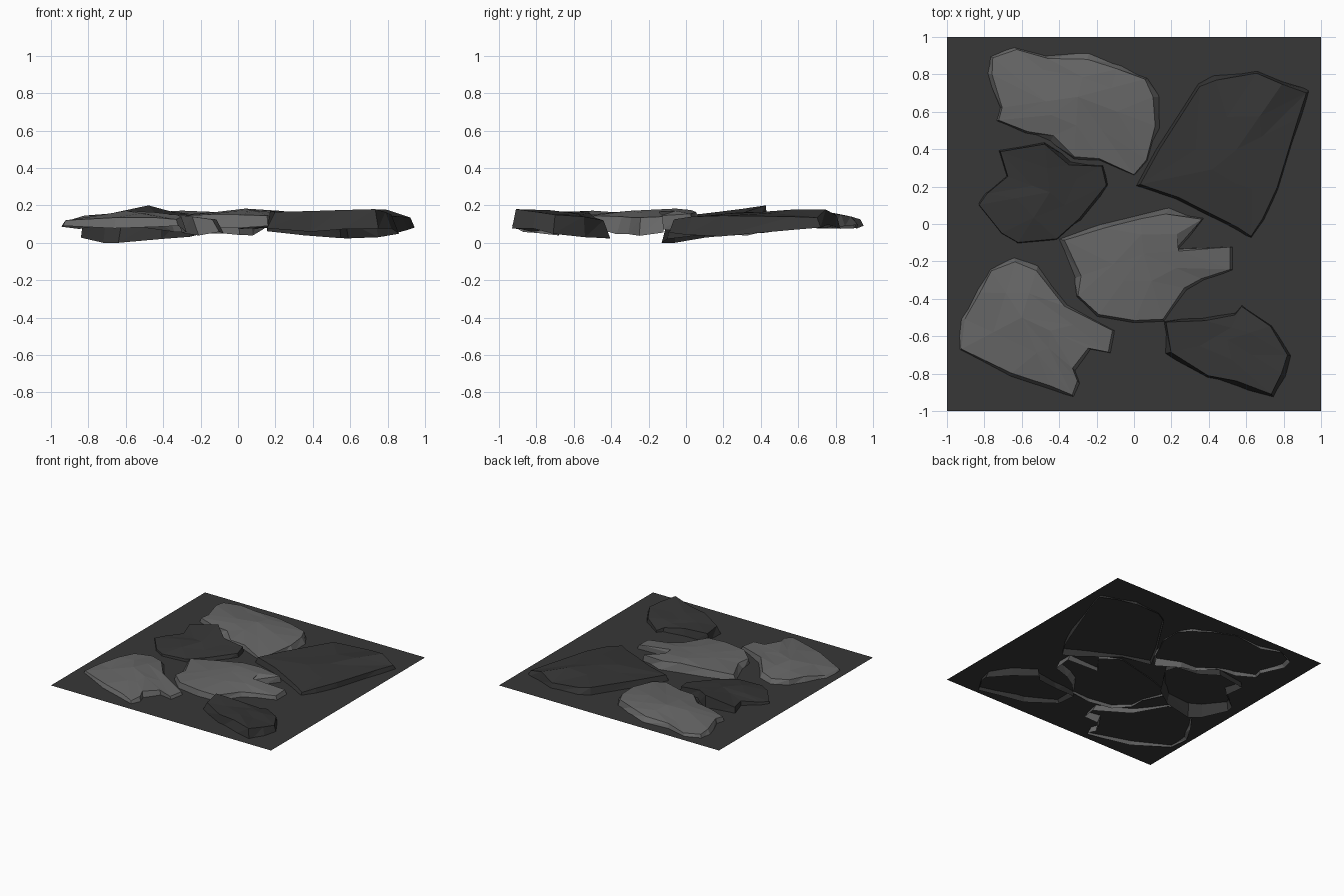
import bpy, bmesh, random
from mathutils import Vector

random.seed(4)


def material(name, v):
    m = bpy.data.materials.new(name)
    m.diffuse_color = (v, v, v, 1)
    return m


LIGHT = material("light grey stone", 0.135)
DARK = material("dark grey stone", 0.036)
SOIL = material("charcoal ground", 0.038)


def finish(name, bm, mat):
    me = bpy.data.meshes.new(name)
    bm.to_mesh(me)
    bm.free()
    me.materials.append(mat)
    ob = bpy.data.objects.new(name, me)
    bpy.context.collection.objects.link(ob)
    return ob


def slab(name, mat, low, peak, outline):
    """Faceted open stone: outline holds (x, y, height of top edge);
    the skirt reaches deepest at 'low' and the top rises to 'peak'."""
    area = sum(a[0] * b[1] - b[0] * a[1]
               for a, b in zip(outline, outline[1:] + outline[:1]))
    if area < 0:
        outline = outline[::-1]
    n = len(outline)
    peak = Vector(peak)
    bm = bmesh.new()
    foot, crest, mid = [], [], []
    for i, (x, y, z) in enumerate(outline):
        d = (Vector((x, y)) - Vector(low[:2])).length
        fz = min(low[2] + 0.11 * d, 0.088)
        if d > 0.05:
            fz += random.uniform(-0.015, 0.012)
        foot.append(bm.verts.new((x, y, max(0, min(fz, z - 0.02)))))
        p = Vector((x, y, z))
        inward = (peak - p).normalized() * random.uniform(0.012, 0.045)
        crest.append(bm.verts.new((x + inward.x, y + inward.y, z)))
    m = n // 2
    for j in range(m):
        p = crest[2 * j].co.lerp(peak, random.uniform(0.42, 0.6))
        p.z += random.uniform(-0.004, 0.007)
        mid.append(bm.verts.new(p))
    top = bm.verts.new(peak)
    for i in range(n):
        k = (i + 1) % n
        a, b = mid[(i // 2) % m], mid[(k // 2) % m]
        bm.faces.new((foot[i], foot[k], crest[k]))
        bm.faces.new((foot[i], crest[k], crest[i]))
        bm.faces.new((crest[i], crest[k], b))
        if a != b:
            bm.faces.new((crest[i], b, a))
            bm.faces.new((a, b, top))
    return finish(name, bm, mat)


# flat ground sheet
bm = bmesh.new()
bm.faces.new([bm.verts.new((x, y, 0.105))
              for x, y in ((-1, -1), (1, -1), (1, 1), (-1, 1))])
finish("ground", bm, SOIL)

# back left stone
slab("back_left_stone", LIGHT, (0.0, 0.26, 0.04), (-0.3, 0.68, 0.172), [
    (-.80, .81, .14), (-.78, .90, .13), (-.65, .95, .125), (-.48, .91, .14),
    (-.24, .92, .14), (-.06, .85, .15), (.08, .78, .155), (.14, .68, .155),
    (.15, .51, .15), (.08, .33, .135), (.01, .25, .12), (-.18, .33, .14),
    (-.32, .34, .14), (-.45, .44, .145), (-.59, .48, .14), (-.74, .55, .14),
    (-.72, .62, .145)])

# right stone
slab("right_stone", DARK, (0.75, 0.2, 0.03), (0.55, 0.4, 0.165), [
    (0, .20, .15), (.11, .40, .155), (.34, .755, .16), (.43, .80, .15),
    (.66, .825, .145), (.80, .76, .178), (.945, .72, .135), (.91, .58, .14),
    (.78, .18, .145), (.70, 0, .14), (.63, -.09, .125), (.55, -.06, .13),
    (.38, .04, .14), (.22, .13, .145)])

# middle left stone, tilted up at the back
slab("middle_left_stone", DARK, (-.64, -.13, 0), (-.45, .17, .165), [
    (-.73, .40, .15), (-.48, .44, .2), (-.33, .345, .165), (-.16, .315, .145),
    (-.13, .21, .135), (-.26, 0, .13), (-.41, -.10, .125), (-.64, -.13, .12),
    (-.72, -.06, .12), (-.84, .10, .12), (-.83, .16, .125),
    (-.69, .26, .14)])

# centre stone with a notch on its right end
slab("centre_stone", LIGHT, (.5, -.27, .035), (.05, -.16, .178), [
    (-.41, -.08, .145), (-.19, 0, .16), (.03, .05, .175), (.19, .09, .165),
    (.38, .035, .155), (.25, -.13, .145), (.55, -.12, .14),
    (.555, -.25, .135), (.40, -.31, .135), (.30, -.37, .14),
    (.16, -.525, .145), (0, -.535, .15), (-.20, -.50, .15),
    (-.31, -.39, .145), (-.32, -.29, .145)])

# front left stone
slab("front_left_stone", LIGHT, (-.15, -.6, .04), (-.6, -.5, .172), [
    (-.945, -.51, .12), (-.85, -.35, .145), (-.77, -.24, .145),
    (-.64, -.175, .14), (-.51, -.21, .145), (-.34, -.43, .155),
    (-.075, -.575, .125), (-.10, -.70, .125), (-.21, -.68, .14),
    (-.30, -.80, .15), (-.275, -.87, .14), (-.32, -.93, .125),
    (-.43, -.90, .135), (-.66, -.83, .135), (-.935, -.675, .12)])

# front right stone, tilted up at the front tip
slab("front_right_stone", DARK, (.62, -.42, .02), (.5, -.62, .162), [
    (.155, -.52, .17), (.35, -.49, .16), (.55, -.45, .135),
    (.59, -.405, .12), (.75, -.54, .14), (.86, -.71, .15),
    (.82, -.82, .165), (.75, -.93, .18), (.56, -.88, .175),
    (.39, -.825, .17), (.155, -.695, .165)])
